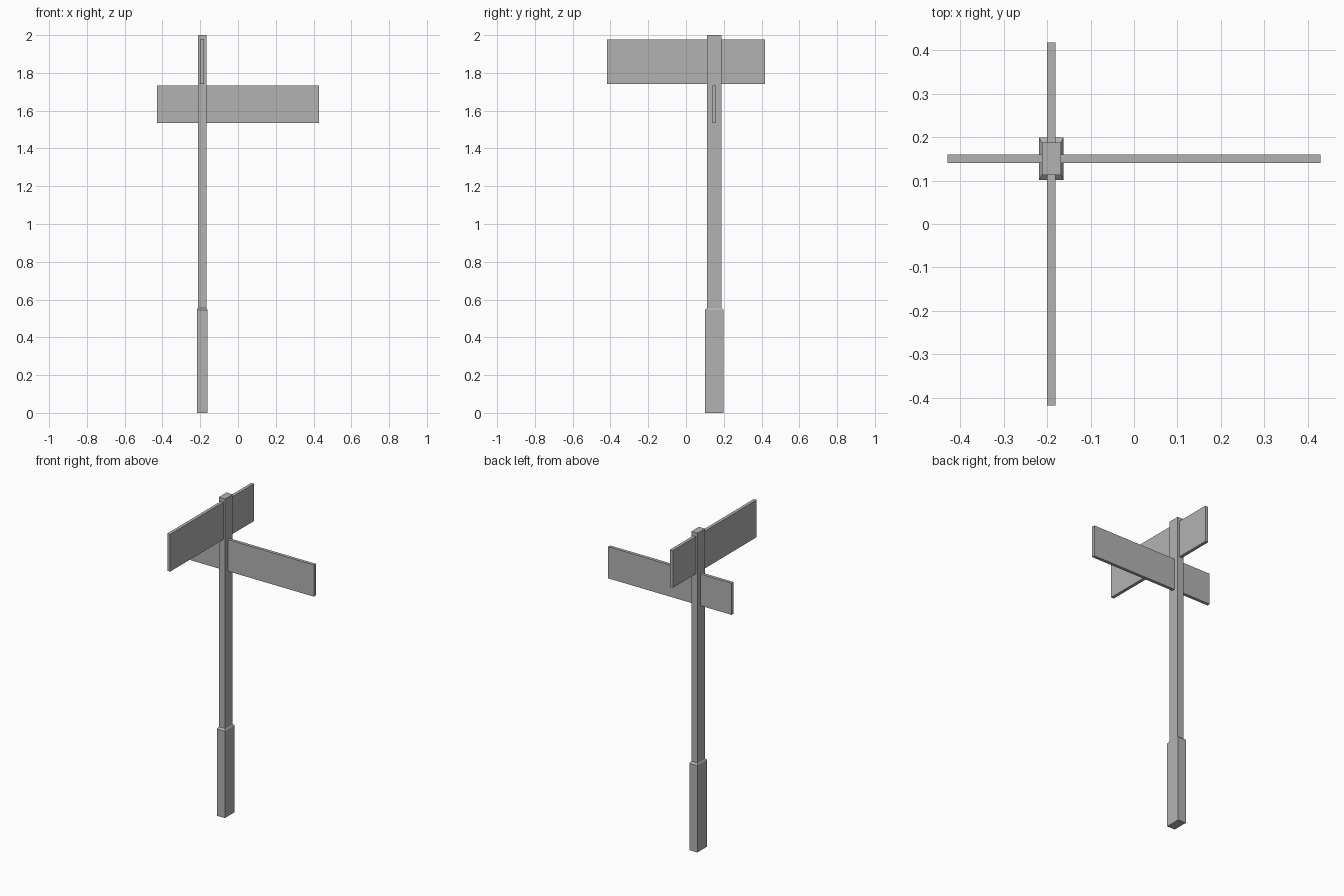
import bpy

cube = bpy.data.objects.get("Cube")
if cube:
    bpy.data.objects.remove(cube, do_unlink=True)

# One plain grey for the whole signpost
GREY = (0.45, 0.45, 0.45, 1)
grey = bpy.data.materials.new("plain grey")
grey.use_nodes = True
grey.diffuse_color = GREY
grey.node_tree.nodes["Principled BSDF"].inputs["Base Color"].default_value = GREY

POST_X, POST_Y = -0.19, 0.15


def prism(name, x, y, sections):
    """Rectangular solid lofted through (half width, half depth, height) sections."""
    verts, faces = [], []
    for w, d, z in sections:
        verts += [(x - w, y - d, z), (x + w, y - d, z),
                  (x + w, y + d, z), (x - w, y + d, z)]
    for s in range(len(sections) - 1):
        for i in range(4):
            a, b = 4 * s + i, 4 * s + (i + 1) % 4
            faces.append((a, b, b + 4, a + 4))
    last = len(verts) - 4
    faces += [(3, 2, 1, 0), tuple(range(last, last + 4))]
    mesh = bpy.data.meshes.new(name)
    mesh.from_pydata(verts, [], faces)
    mesh.materials.append(grey)
    obj = bpy.data.objects.new(name, mesh)
    bpy.context.collection.objects.link(obj)
    return obj


# Stout base with a sloped shoulder, then the slim post above it
prism("post", POST_X, POST_Y, [
    (0.028, 0.049, 0), (0.028, 0.049, 0.546),
    (0.022, 0.0375, 0.556), (0.022, 0.0375, 2)])

# Two crossed sign boards passing through the post
prism("lower_sign", 0, POST_Y, [(0.429, 0.01, 1.535), (0.429, 0.01, 1.734)])
prism("upper_sign", POST_X, 0, [(0.01, 0.417, 1.742), (0.01, 0.417, 1.976)])
